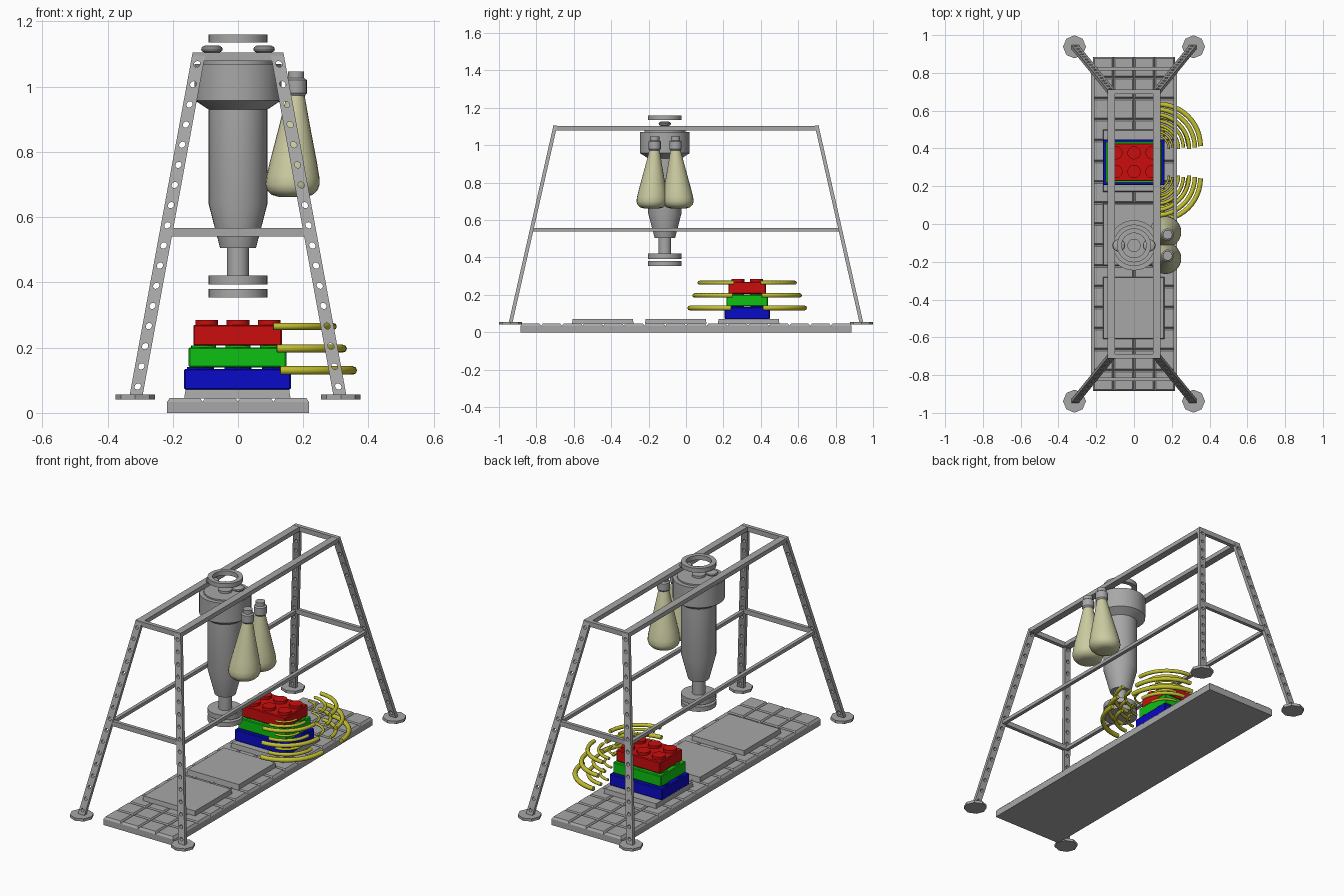
import bpy, bmesh, math
from mathutils import Matrix, Vector

cube = bpy.data.objects.get("Cube")
if cube:
    bpy.data.objects.remove(cube)


def material(name, rgb):
    m = bpy.data.materials.new(name)
    m.use_nodes = True
    col = (*rgb, 1)
    m.diffuse_color = col
    m.node_tree.nodes["Principled BSDF"].inputs["Base Color"].default_value = col
    return m


GREY = material("metal grey", (0.39, 0.39, 0.39))
RED = material("red", (0.60, 0.004, 0.004))
GREEN = material("green", (0.004, 0.53, 0.006))
BLUE = material("blue", (0.003, 0.003, 0.58))
YELLOW = material("yellow", (0.55, 0.53, 0.03))
CREAM = material("cream", (0.60, 0.60, 0.36))


def finish(bm, name, mat, smooth=False):
    bmesh.ops.recalc_face_normals(bm, faces=bm.faces)
    me = bpy.data.meshes.new(name)
    bm.to_mesh(me)
    bm.free()
    me.materials.append(mat)
    ob = bpy.data.objects.new(name, me)
    bpy.context.collection.objects.link(ob)
    if smooth:
        bpy.ops.object.select_all(action='DESELECT')
        ob.select_set(True)
        bpy.context.view_layer.objects.active = ob
        bpy.ops.object.shade_smooth_by_angle(angle=math.radians(35))
    return ob


def add_box(bm, lo, hi, taper=0.0):
    """Box between two corners; the top may be drawn in by taper."""
    lo, hi = Vector(lo), Vector(hi)
    mid, size = (lo + hi) / 2, hi - lo
    made = bmesh.ops.create_cube(bm, size=1)["verts"]
    for v in made:
        top = v.co.z > 0
        v.co = mid + v.co * size
        if top and taper:
            v.co.x -= math.copysign(taper, v.co.x - mid.x)
            v.co.y -= math.copysign(taper, v.co.y - mid.y)


def add_disc(bm, x, y, z0, z1, r, sides=24):
    bmesh.ops.create_cone(bm, cap_ends=True, segments=sides, radius1=r, radius2=r,
                          depth=z1 - z0, matrix=Matrix.Translation((x, y, (z0 + z1) / 2)))


def lathe(name, profile, mat, centre, closed=False, lean=(0, 0), sides=32):
    """Revolve (r, z) points about z; lean shifts the axis in x and y per unit of z."""
    bm = bmesh.new()
    rings = []
    for r, z in profile:
        dz = z - profile[-1][1]
        cx, cy = centre[0] + lean[0] * dz, centre[1] + lean[1] * dz
        rings.append([bm.verts.new((cx + r * math.cos(a), cy + r * math.sin(a), z))
                      for a in (2 * math.pi * i / sides for i in range(sides))])
    pairs = list(zip(rings, rings[1:]))
    if closed:
        pairs.append((rings[-1], rings[0]))
    else:
        bm.faces.new(rings[0])
        bm.faces.new(rings[-1])
    for a, b in pairs:
        for i in range(sides):
            j = (i + 1) % sides
            bm.faces.new((a[i], a[j], b[j], b[i]))
    return finish(bm, name, mat, True)


# Floor: slab with a 4 x 16 field of chamfered tiles
bm = bmesh.new()
W, L = 0.217, 0.885
add_box(bm, (-W, -L, 0), (W, L, 0.034))
for i in range(4):
    for j in range(16):
        x, y = -W + i * W / 2, -L + j * L / 8
        add_box(bm, (x, y, 0.034), (x + W / 2, y + L / 8, 0.046), 0.008)
finish(bm, "tiled_floor", GREY)

# Three raised pads
for k, y in enumerate((-0.445, -0.055, 0.335)):
    bm = bmesh.new()
    add_box(bm, (-0.165, y - 0.165, 0.044), (0.161, y + 0.165, 0.071), 0.004)
    finish(bm, f"pad_{k + 1}", GREY)

# Stack of studded bricks, each smaller than the one below
BY = 0.327
levels = [("blue_brick", BLUE, 1.0, 0.071, 0.135),
          ("green_brick", GREEN, 0.915, 0.139, 0.201),
          ("red_brick", RED, 0.83, 0.206, 0.270)]
for name, mat, s, z0, z1 in levels:
    bm = bmesh.new()
    add_box(bm, (-0.165 * s, BY - 0.121 * s, z0), (0.162 * s, BY + 0.121 * s, z1))
    bmesh.ops.bevel(bm, geom=bm.edges[:], offset=0.004, segments=1, affect='EDGES')
    stud_top = 0.285 if mat == RED else z1 + 0.005
    for x in (-0.115, 0, 0.115):
        for y in (-0.06, 0.06):
            add_disc(bm, x * s, BY + y * s, z1 - 0.002, stud_top, 0.042 * s)
    finish(bm, name, mat, True)


# Nested quarter rings fanning out from two corners of each brick
def arc_tube(name, cx, cy, z, radius, thick, sign):
    cu = bpy.data.curves.new(name, 'CURVE')
    cu.dimensions = '3D'
    cu.bevel_depth = thick
    cu.bevel_resolution = 2
    cu.use_fill_caps = True
    sp = cu.splines.new('POLY')
    n = 13
    sp.points.add(n - 1)
    for i in range(n):
        a = math.pi / 2 * i / (n - 1)
        sp.points[i].co = (cx + radius * math.cos(a), cy + sign * radius * math.sin(a), z, 1)
    cu.materials.append(YELLOW)
    bpy.context.collection.objects.link(bpy.data.objects.new(name, cu))


for (name, mat, s, z0, z1), z in zip(levels, (0.130, 0.197, 0.265)):
    for sign in (-1, 1):
        for radius, thick in ((0.222, 0.013), (0.155, 0.010), (0.092, 0.007)):
            arc_tube("signal_arc", 0.13 * s, BY + sign * 0.085 * s, z,
                     radius * s, thick * s, sign)


# Perforated legs: a strip of cells with round holes, sheared to splay outwards
def leg(name, sx, sy):
    bm = bmesh.new()
    cells, n, z0, z1 = 17, 16, 0.05, 1.10
    h = (z1 - z0) / cells

    def place(x, y, z):
        t = (z - z0) / (z1 - z0)
        return bm.verts.new((sx * (0.313 - 0.193 * t) + x, sy * (0.938 - 0.238 * t) + y, z))

    for c in range(cells):
        zc = z0 + (c + 0.5) * h
        loops = {}
        for y in (-0.010, 0.010):
            outer, inner = [], []
            for i in range(n):
                a = 2 * math.pi * i / n
                u, v = math.cos(a), math.sin(a)
                m = max(abs(u), abs(v))
                outer.append(place(u / m * 0.020, y, zc + v / m * h / 2))
                inner.append(place(u * 0.0095, y, zc + v * 0.0095))
            loops[y] = (outer, inner)
        (fo, fi), (bo, bi) = loops.values()
        for i in range(n):
            j = (i + 1) % n
            bm.faces.new((fo[i], fo[j], fi[j], fi[i]))
            bm.faces.new((bo[j], bo[i], bi[i], bi[j]))
            bm.faces.new((fi[i], fi[j], bi[j], bi[i]))
            on_top, on_bottom = 2 <= i < 6, 10 <= i < 14
            if (on_top and c < cells - 1) or (on_bottom and c > 0):
                continue
            bm.faces.new((fo[j], fo[i], bo[i], bo[j]))
    bmesh.ops.remove_doubles(bm, verts=bm.verts, dist=0.0002)
    finish(bm, name, GREY)


for fb, sy in (("front", -1), ("back", 1)):
    for lr, sx in (("left", 1), ("right", -1)):
        leg(f"{fb}_{lr}_leg", sx, sy)
        bm = bmesh.new()
        add_disc(bm, sx * 0.315, sy * 0.938, 0.041, 0.056, 0.061, 8)
        finish(bm, f"{fb}_{lr}_foot", GREY)
    # Cross bars at the top and half way down
    bm = bmesh.new()
    add_box(bm, (-0.14, sy * 0.70 - 0.011, 1.078), (0.14, sy * 0.70 + 0.011, 1.105))
    finish(bm, f"{fb}_top_bar", GREY)
    bm = bmesh.new()
    add_box(bm, (-0.21, sy * 0.822 - 0.01, 0.54), (0.21, sy * 0.822 + 0.01, 0.567))
    finish(bm, f"{fb}_middle_bar", GREY)

# Long rails on both sides
for lr, sx in (("left", 1), ("right", -1)):
    bm = bmesh.new()
    add_box(bm, (sx * 0.12 - 0.02, -0.70, 1.080), (sx * 0.12 + 0.02, 0.70, 1.104))
    finish(bm, f"{lr}_top_rail", GREY)
    bm = bmesh.new()
    add_box(bm, (sx * 0.218 - 0.01, -0.82, 0.539), (sx * 0.218 + 0.01, 0.82, 0.558))
    finish(bm, f"{lr}_middle_rail", GREY)

# Hanging machine: body, shaft, discs, rollers and top ring
C = (0, -0.113)
lathe("machine_body", [(0.034, 0.415), (0.034, 0.505), (0.055, 0.505), (0.09, 0.64),
                       (0.09, 0.93), (0.133, 0.958), (0.133, 1.07), (0.11, 1.07),
                       (0.11, 1.078), (0.035, 1.078), (0.035, 1.09)], GREY, C)
lathe("upper_disc", [(0.09, 0.393), (0.09, 0.421)], GREY, C)
lathe("lower_disc", [(0.09, 0.354), (0.09, 0.380)], GREY, C)
lathe("top_ring", [(0.09, 1.135), (0.09, 1.16), (0.065, 1.16), (0.065, 1.135)],
      GREY, C, closed=True)
for x in (-0.08, 0.08):
    lathe("roller", [(0.022, 1.104), (0.031, 1.109), (0.033, 1.115), (0.031, 1.121),
                     (0.022, 1.126)], GREY, (x, C[1]), sides=20)

# Pair of tapered flasks with caps, leaning slightly apart
for name, y, lean in (("front", -0.168, 0.05), ("back", -0.056, -0.05)):
    tilt = (0.035, lean)
    lathe(f"{name}_flask", [(0.040, 0.662), (0.062, 0.668), (0.077, 0.682), (0.083, 0.70),
                            (0.081, 0.725), (0.072, 0.77), (0.045, 0.89), (0.026, 0.98)],
          CREAM, (0.177, y), lean=tilt, sides=24)
    lathe(f"{name}_flask_cap", [(0.027, 0.972), (0.033, 0.980), (0.033, 1.020),
                                (0.025, 1.026), (0.025, 1.047)], GREY, (0.178, y), sides=20)
